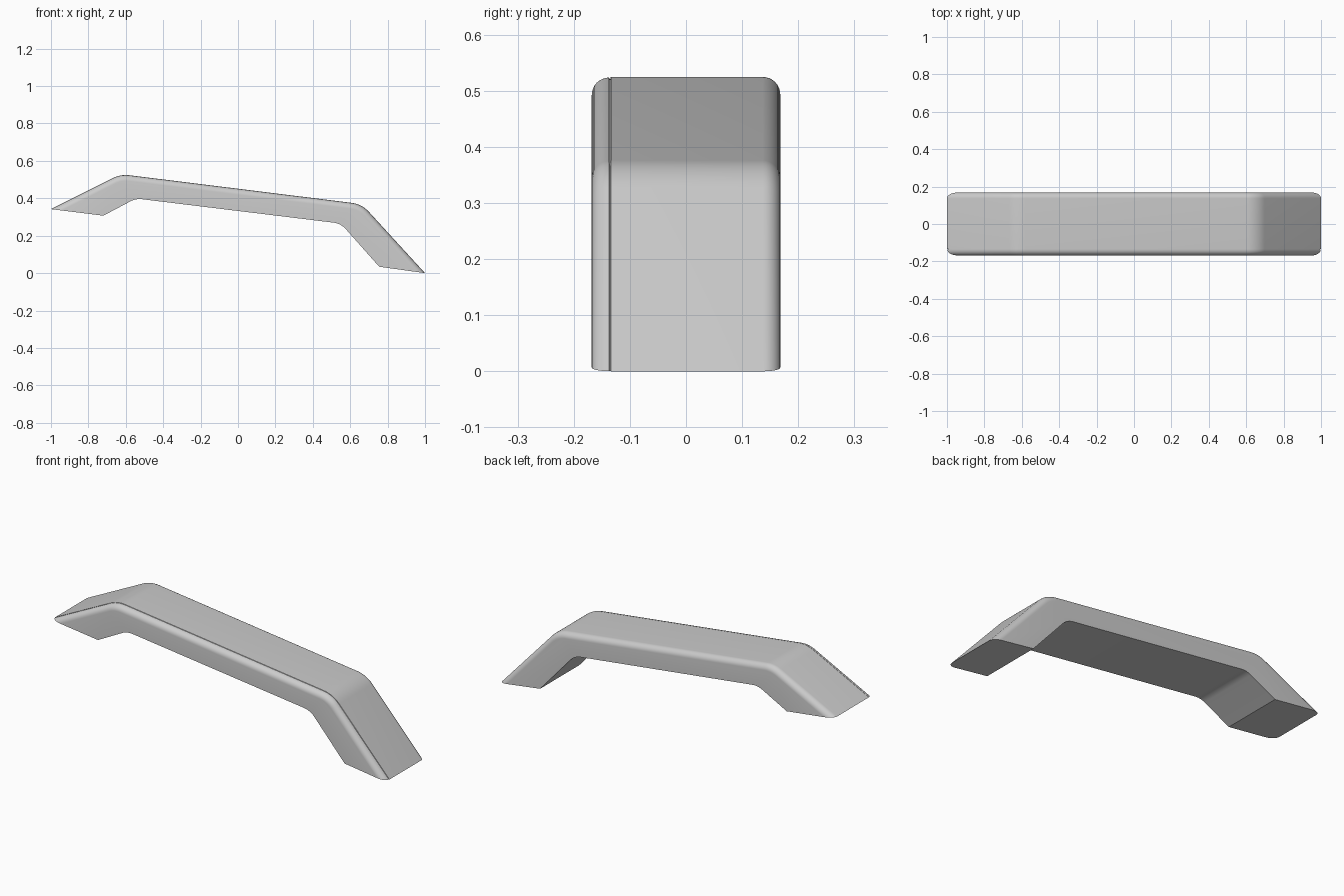
import bpy, bmesh
from math import sqrt, cos, sin, pi, tan
from mathutils import Vector
from mathutils.geometry import intersect_line_line_2d  # noqa: F401

if "Cube" in bpy.data.objects:
    bpy.data.objects.remove(bpy.data.objects["Cube"])

OUTER = [Vector(p) for p in ((-1, 0.342), (-0.627, 0.529), (0.662, 0.369), (1, 0))]
INNER = [Vector(p) for p in ((0.755, 0.034), (0.55, 0.265), (-0.546, 0.399), (-0.72, 0.307))]
HALF_W, EDGE_R = 0.168, 0.031


def cross(a, b):
    return a.x * b.y - a.y * b.x


def meet(p, u, q, v):
    return p + u * (cross(q - p, v) / cross(u, v))


def round_corner(a, b, c, r, n=8):
    """Arc that replaces corner b."""
    u, v = (a - b).normalized(), (c - b).normalized()
    half = u.angle(v) / 2
    axis = (u + v).normalized()
    centre = b + axis * (r / sin(half))
    s = (b + u * (r / tan(half))) - centre
    e = (b + v * (r / tan(half))) - centre
    total = s.angle(e)
    return [centre + (s * sin(total * (1 - i / n)) + e * sin(total * i / n)) / sin(total)
            for i in range(n + 1)]


def outline(d):
    """Side outline with the outer face moved inward by d."""
    lines = []
    for a, b in zip(OUTER, OUTER[1:]):
        t = (b - a).normalized()
        lines.append((a + Vector((t.y, -t.x)) * d, t))
    o = [meet(*lines[0], OUTER[0], INNER[3] - OUTER[0]),
         meet(*lines[0], *lines[1]), meet(*lines[1], *lines[2]),
         meet(*lines[2], OUTER[3], INNER[0] - OUTER[3])]
    return ([o[0]] + round_corner(o[0], o[1], o[2], 0.15 - d)
            + round_corner(o[1], o[2], o[3], 0.15 - d) + [o[3], INNER[0]]
            + round_corner(INNER[0], INNER[1], INNER[2], 0.1)
            + round_corner(INNER[1], INNER[2], INNER[3], 0.1) + [INNER[3]])


# Layers across the width: rounded front edge, fine seam, flat top, rounded back edge
arc = [(HALF_W - EDGE_R + EDGE_R * sin(i * pi / 16), EDGE_R * (1 - cos(i * pi / 16)))
       for i in range(9)]
layers = [(-y, d + 0.001) for y, d in reversed(arc)]
layers += [(-0.136, 0.004), (-0.135, 0.004), (-0.134, 0)] + arc

# Handle: loft the outlines and cap both sides
bm = bmesh.new()
rings = [[bm.verts.new((p.x, y, p.y)) for p in outline(d)] for y, d in layers]
n = len(rings[0])
for r0, r1 in zip(rings, rings[1:]):
    for i in range(n):
        j = (i + 1) % n
        bm.faces.new((r0[i], r0[j], r1[j], r1[i]))
bm.faces.new(rings[0])
bm.faces.new(rings[-1])
bmesh.ops.recalc_face_normals(bm, faces=bm.faces)
mesh = bpy.data.meshes.new("pull_handle")
bm.to_mesh(mesh)
bm.free()
handle = bpy.data.objects.new("pull_handle", mesh)
bpy.context.collection.objects.link(handle)
bpy.context.view_layer.objects.active = handle
handle.select_set(True)
bpy.ops.object.shade_smooth_by_angle(angle=pi / 6)
